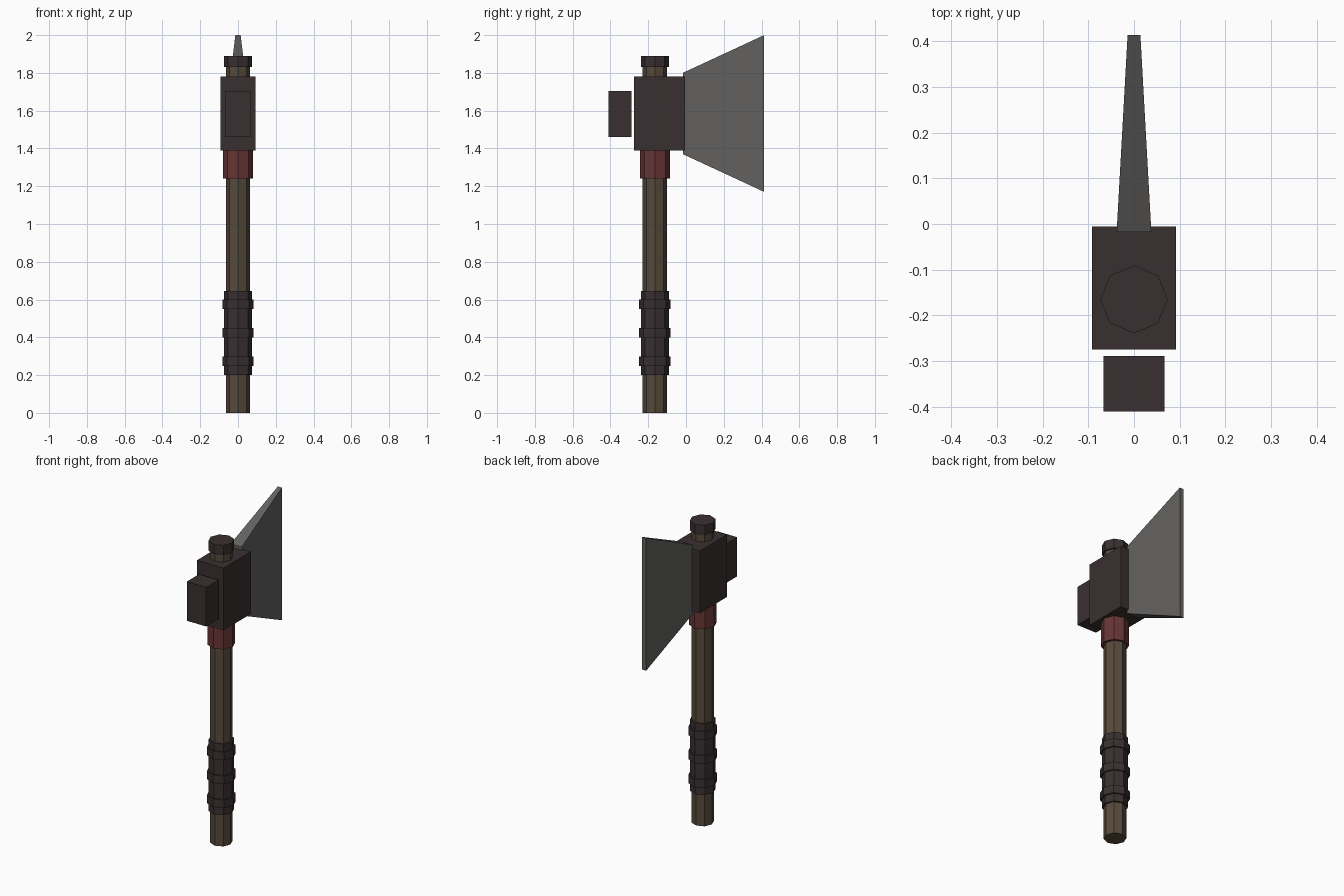
import bpy, bmesh
from mathutils import Matrix

cube = bpy.data.objects.get("Cube")
if cube:
    bpy.data.objects.remove(cube, do_unlink=True)

AXIS_Y = -0.165  # centre line of the handle


def material(name, rgb):
    m = bpy.data.materials.new(name)
    m.use_nodes = True
    m.diffuse_color = (*rgb, 1)
    m.node_tree.nodes["Principled BSDF"].inputs["Base Color"].default_value = (*rgb, 1)
    return m


wood = material("brown wood", (0.095, 0.068, 0.043))
iron = material("dark iron", (0.042, 0.029, 0.030))
steel = material("grey steel", (0.125, 0.122, 0.118))
red = material("red wrap", (0.135, 0.036, 0.036))


def finish(bm, name, mat):
    bmesh.ops.recalc_face_normals(bm, faces=bm.faces)
    mesh = bpy.data.meshes.new(name)
    bm.to_mesh(mesh)
    bm.free()
    mesh.materials.append(mat)
    obj = bpy.data.objects.new(name, mesh)
    bpy.context.collection.objects.link(obj)
    return obj


def rod(name, radius, z0, z1, mat):
    """Eight-sided upright prism on the handle axis."""
    bm = bmesh.new()
    bmesh.ops.create_cone(bm, cap_ends=True, segments=8, radius1=radius, radius2=radius,
                          depth=z1 - z0, matrix=Matrix.Translation((0, AXIS_Y, (z0 + z1) / 2)))
    return finish(bm, name, mat)


def tapered_block(name, front, back, mat):
    """Block between two rectangles, each given as (y, half width, z0, z1)."""
    bm = bmesh.new()
    bmesh.ops.create_cube(bm, size=2)
    for v in bm.verts:
        y, half, z0, z1 = front if v.co.y < 0 else back
        v.co = (half * v.co.x, y, z1 if v.co.z > 0 else z0)
    return finish(bm, name, mat)


# Handle and its fittings
rod("handle", 0.064, 0, 1.86, wood)
rod("grip", 0.074, 0.2, 0.645, iron)
for i in range(3):
    z = 0.274 + 0.15 * i
    rod(f"grip_ring_{i + 1}", 0.083, z - 0.025, z + 0.025, iron)
rod("collar", 0.079, 1.24, 1.39, red)
rod("top_cap", 0.074, 1.83, 1.89, iron)

# Axe head: socket, hammer block behind it and flaring blade
tapered_block("head_socket", (-0.275, 0.092, 1.39, 1.78), (-0.005, 0.092, 1.39, 1.78), iron)
tapered_block("hammer_block", (-0.411, 0.067, 1.46, 1.705), (-0.289, 0.067, 1.46, 1.705), iron)
tapered_block("blade", (-0.017, 0.038, 1.37, 1.80), (0.414, 0.014, 1.17, 2.0), steel)
